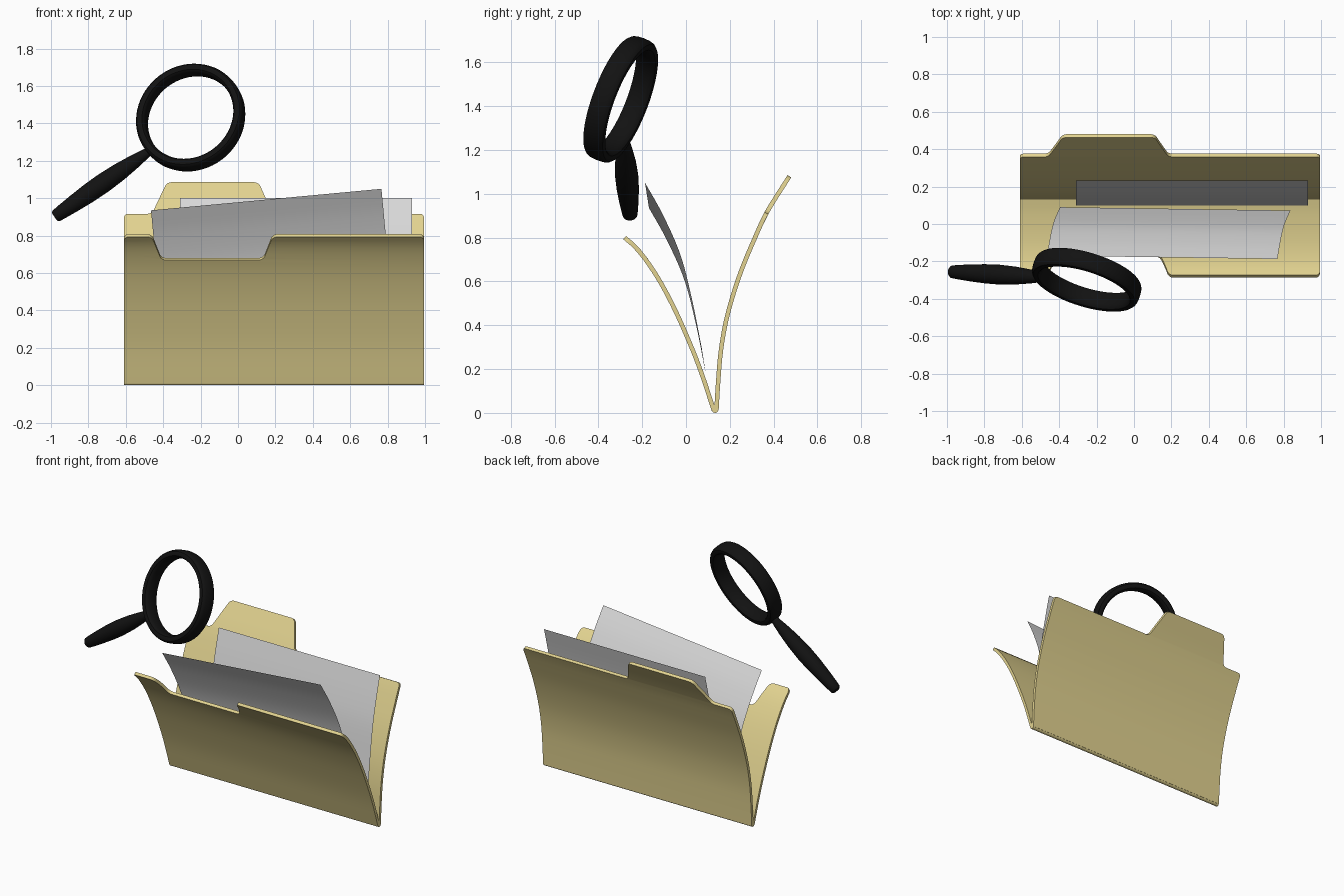
import bpy, bmesh, math
from mathutils import Vector

if "Cube" in bpy.data.objects:
    bpy.data.objects.remove(bpy.data.objects["Cube"])


def material(name, rgb):
    m = bpy.data.materials.new(name)
    m.diffuse_color = (*rgb, 1)
    m.use_nodes = True
    m.node_tree.nodes["Principled BSDF"].inputs["Base Color"].default_value = m.diffuse_color
    return m


MANILA = material("manila card", (0.76, 0.65, 0.28))
PAPER = material("paper grey white", (0.72, 0.72, 0.72))
BLACK = material("black plastic", (0.006, 0.006, 0.006))


def finish(name, bm, mat, thickness=0, angle=35):
    """Turn a bmesh into a smooth-shaded object, optionally thickened."""
    bmesh.ops.recalc_face_normals(bm, faces=bm.faces)
    me = bpy.data.meshes.new(name)
    bm.to_mesh(me)
    bm.free()
    me.materials.append(mat)
    ob = bpy.data.objects.new(name, me)
    bpy.context.collection.objects.link(ob)
    bpy.ops.object.select_all(action='DESELECT')
    ob.select_set(True)
    bpy.context.view_layer.objects.active = ob
    if thickness:
        mod = ob.modifiers.new("thickness", 'SOLIDIFY')
        mod.thickness = thickness
        mod.offset = 0
        bpy.ops.object.modifier_apply(modifier=mod.name)
    bpy.ops.object.shade_smooth_by_angle(angle=math.radians(angle))
    return ob


def bend(points, z):
    """Smooth y for a height z along a (y, z) side profile."""
    n = len(points)
    slope = []
    for i in range(n):
        a, b = points[max(i - 1, 0)], points[min(i + 1, n - 1)]
        slope.append((b[0] - a[0]) / (b[1] - a[1]))
    i = 0
    while i < n - 2 and z > points[i + 1][1]:
        i += 1
    (y0, z0), (y1, z1) = points[i], points[i + 1]
    h = z1 - z0
    t = (z - z0) / h
    return ((2*t**3 - 3*t*t + 1) * y0 + (t**3 - 2*t*t + t) * h * slope[i]
            + (3*t*t - 2*t**3) * y1 + (t**3 - t*t) * h * slope[i + 1])


def cover(name, outline, profile):
    """Flat outline in x/z, rounded, sliced, then bent to the side profile."""
    bm = bmesh.new()
    bm.faces.new([bm.verts.new((x, 0, z)) for x, z in outline])
    bmesh.ops.bevel(bm, geom=[v for v in bm.verts if v.co.z > 0.1], offset=0.022,
                    segments=4, profile=0.5, affect='VERTICES')
    top = max(z for _, z in outline)
    for i in range(1, 26):
        bmesh.ops.bisect_plane(bm, geom=bm.verts[:] + bm.edges[:] + bm.faces[:],
                               plane_co=(0, 0, top * i / 26), plane_no=(0, 0, 1))
    for v in bm.verts:
        v.co.y = bend(profile, v.co.z)
    return finish(name, bm, MANILA, thickness=0.02)


def sheet(name, profile, x0, lean, across):
    """Thin page: bent left edge swept along the vector across."""
    bm = bmesh.new()
    z0, z1 = profile[0][1], profile[-1][1]
    rows = []
    for i in range(21):
        t = i / 20
        z = z0 + (z1 - z0) * t
        p = Vector((x0 + lean * t, bend(profile, z), z))
        rows.append((bm.verts.new(p), bm.verts.new(p + Vector(across))))
    for a, b in zip(rows, rows[1:]):
        bm.faces.new((a[0], a[1], b[1], b[0]))
    return finish(name, bm, PAPER)


def lathe(name, profile, centre, axis, closed, steps=64):
    """Revolve (radius, along-axis) points around an axis."""
    bm = bmesh.new()
    q = Vector(axis).to_track_quat('Z', 'Y')
    rings = []
    for r, h in profile:
        rings.append([bm.verts.new(Vector(centre) + q @ Vector(
            (r * math.cos(2*math.pi*k/steps), r * math.sin(2*math.pi*k/steps), h)))
            for k in range(steps)])
    pairs = list(zip(rings, rings[1:]))
    if closed:
        pairs.append((rings[-1], rings[0]))
    else:
        bm.faces.new(rings[0])
        bm.faces.new(rings[-1])
    for a, b in pairs:
        for k in range(steps):
            j = (k + 1) % steps
            bm.faces.new((a[k], a[j], b[j], b[k]))
    return finish(name, bm, BLACK)


# Folder covers: notched front, tabbed back, joined by a rounded spine
L, R = -0.61, 0.995
cover("front_cover",
      [(L, 0.012), (R, 0.012), (R, 0.80), (0.185, 0.80), (0.135, 0.675),
       (-0.41, 0.675), (-0.46, 0.80), (L, 0.80)],
      [(0.127, 0.012), (0.064, 0.2), (0.005, 0.347), (-0.064, 0.498),
       (-0.14, 0.635), (-0.224, 0.75), (-0.28, 0.80)])
cover("back_cover",
      [(L, 0.012), (R, 0.012), (R, 0.912), (0.185, 0.912), (0.11, 1.08),
       (-0.38, 1.08), (-0.46, 0.912), (L, 0.912)],
      [(0.139, 0.012), (0.146, 0.13), (0.16, 0.29), (0.19, 0.45),
       (0.247, 0.635), (0.315, 0.80), (0.37, 0.917), (0.472, 1.08)])
bm = bmesh.new()
bmesh.ops.create_cone(bm, cap_ends=True, segments=20, radius1=0.015, radius2=0.015,
                      depth=R - L)
for v in bm.verts:
    v.co = Vector((v.co.z + (L + R) / 2, v.co.x + 0.133, v.co.y + 0.015))
finish("folder_spine", bm, MANILA)

# Pages
sheet("back_page", [(0.10, 0.19), (0.105, 0.29), (0.123, 0.45), (0.155, 0.68),
                    (0.19, 0.84), (0.232, 1.0)], -0.31, 0, (1.24, 0, 0))
sheet("front_page", [(0.09, 0.18), (0.045, 0.405), (-0.009, 0.611), (-0.092, 0.798),
                     (-0.169, 0.935)], -0.395, -0.07, (1.232, -0.018, 0.115))

# Magnifier rim: rounded band swept around the lens opening
band = []
for k in range(16):
    c, s = math.cos(math.pi * k / 8), math.sin(math.pi * k / 8)
    band.append((0.271 + 0.027 * math.copysign(abs(c) ** 0.7, c),
                 0.052 * math.copysign(abs(s) ** 0.7, s)))
lathe("magnifier_rim", band, (-0.253, -0.298, 1.431), (-0.28, -0.895, 0.345), True)

# Magnifier handle: tapered grip
start, end = Vector((-0.465, -0.286, 1.258)), Vector((-0.98, -0.255, 0.90))
length = (end - start).length
grip = [(0.022, 0), (0.027, 0.06), (0.038, 0.18), (0.048, 0.33), (0.053, 0.5),
        (0.051, 0.65), (0.045, 0.8), (0.038, 0.93), (0.034, 0.985), (0.026, 1.0)]
lathe("magnifier_handle", [(r, t * length) for r, t in grip], start, end - start,
      False, steps=32)
